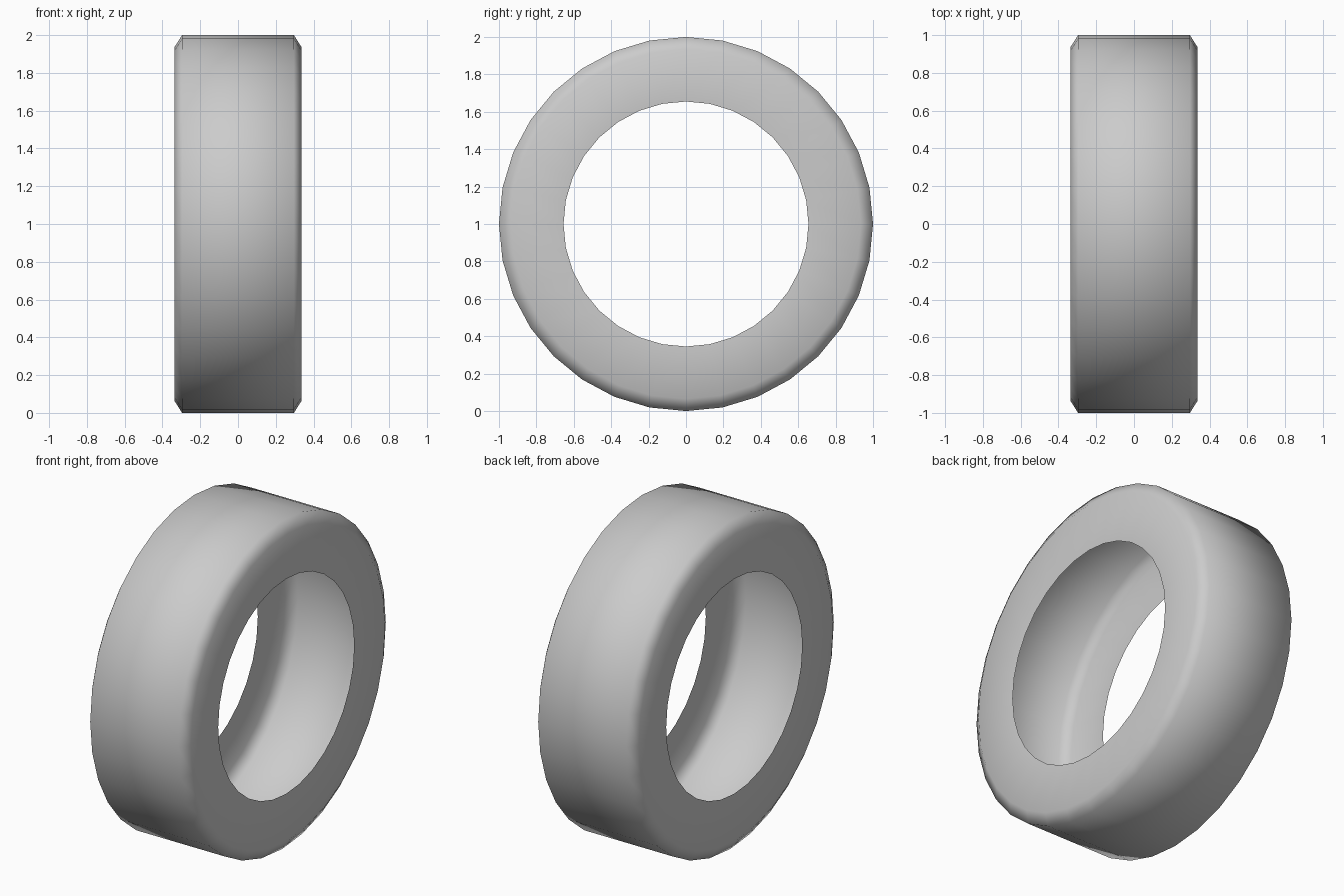
import bpy, bmesh
from math import sin, cos, pi

if "Cube" in bpy.data.objects:
    bpy.data.objects.remove(bpy.data.objects["Cube"])

SIDES = 32

# Half cross-section of the open tyre shell: (x, radius), mirrored across x = 0
half = [(0.325, 0.655), (0.337, 0.935), (0.296, 1.0)]
profile = half + [(-x, r) for x, r in reversed(half)]

# Spin the profile around the x axis
bm = bmesh.new()
rings = []
for x, r in profile:
    rings.append([bm.verts.new((x, r * sin(2 * pi * i / SIDES),
                                1 + r * cos(2 * pi * i / SIDES)))
                  for i in range(SIDES)])
for a, b in zip(rings, rings[1:]):
    for i in range(SIDES):
        j = (i + 1) % SIDES
        bm.faces.new((a[i], a[j], b[j], b[i]))

# Orient outward: the tread faces away from the axle
bm.normal_update()
tread = max(bm.faces, key=lambda f: f.calc_center_median().z)
if tread.normal.z < 0:
    bmesh.ops.reverse_faces(bm, faces=bm.faces[:])
for f in bm.faces:
    f.smooth = True

mesh = bpy.data.meshes.new("tyre")
bm.to_mesh(mesh)
bm.free()
tyre = bpy.data.objects.new("tyre", mesh)
bpy.context.collection.objects.link(tyre)
